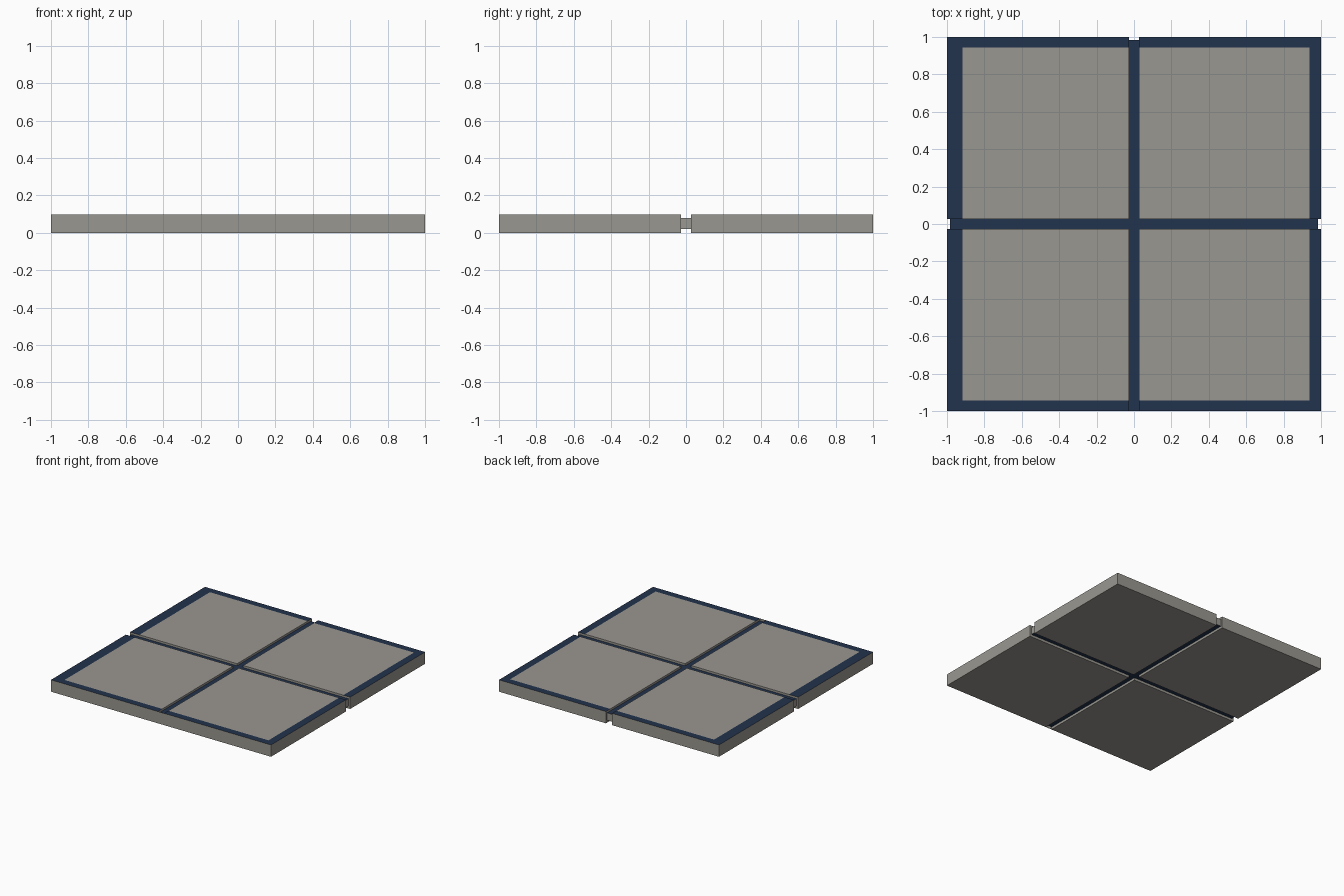
import bpy, bmesh
from mathutils import Vector

if "Cube" in bpy.data.objects:
    bpy.data.objects.remove(bpy.data.objects["Cube"])


def material(name, rgb):
    m = bpy.data.materials.new(name)
    m.diffuse_color = (*rgb, 1)
    m.use_nodes = True
    m.node_tree.nodes["Principled BSDF"].inputs["Base Color"].default_value = m.diffuse_color
    return m


STONE = material("warm_grey", (0.323, 0.309, 0.279))
NAVY = material("navy", (0.016, 0.033, 0.074))

GAP = 0.028      # half width of the grooves
TOP = 0.097      # slab height


def block(name, x0, x1, y0, y1, z0, z1, rule, cuts=()):
    """Box, optionally cut by planes, with navy faces picked by a rule."""
    bm = bmesh.new()
    bmesh.ops.create_cube(bm, size=1)
    for v in bm.verts:
        v.co = Vector(((x0 + x1) / 2 + v.co.x * (x1 - x0),
                       (y0 + y1) / 2 + v.co.y * (y1 - y0),
                       (z0 + z1) / 2 + v.co.z * (z1 - z0)))
    for co, no in cuts:
        bmesh.ops.bisect_plane(bm, geom=bm.verts[:] + bm.edges[:] + bm.faces[:],
                               plane_co=co, plane_no=no)
    bm.normal_update()
    for f in bm.faces:
        f.material_index = int(rule(f))
    me = bpy.data.meshes.new(name)
    bm.to_mesh(me)
    bm.free()
    me.materials.append(STONE)
    me.materials.append(NAVY)
    ob = bpy.data.objects.new(name, me)
    bpy.context.collection.objects.link(ob)


# four slabs, each with a grey panel and a navy border along the outer edges
PANEL_LEFT, PANEL_RIGHT, PANEL_Y = -0.916, 0.938, 0.944


def border(f):
    c = f.calc_center_median()
    return f.normal.z > 0.5 and (c.x < PANEL_LEFT or c.x > PANEL_RIGHT
                                 or abs(c.y) > PANEL_Y)


for side, sx in (("left", -1), ("right", 1)):
    px = PANEL_LEFT if sx < 0 else PANEL_RIGHT
    for end, sy in (("front", -1), ("back", 1)):
        xs = sorted((sx * GAP, sx))
        ys = sorted((sy * GAP, sy))
        block(f"{end}_{side}_slab", *xs, *ys, 0, TOP, border,
              [((px, 0, 0), (1, 0, 0)), ((0, sy * PANEL_Y, 0), (0, 1, 0))])


# recessed joining strips forming a cross, navy above and below
def flat(f):
    return abs(f.normal.z) > 0.5


block("cross_strip", -0.985, 0.985, -GAP, GAP, 0.02, 0.08, flat)
block("back_strip", -GAP, GAP, GAP, 0.985, 0.02, 0.08, flat)
block("front_strip", -GAP, GAP, -0.998, -GAP, 0.02, 0.08, flat)

# thin skin closing the front end of the groove
block("front_skin", -GAP, GAP, -1, -0.998, 0, TOP, flat)
